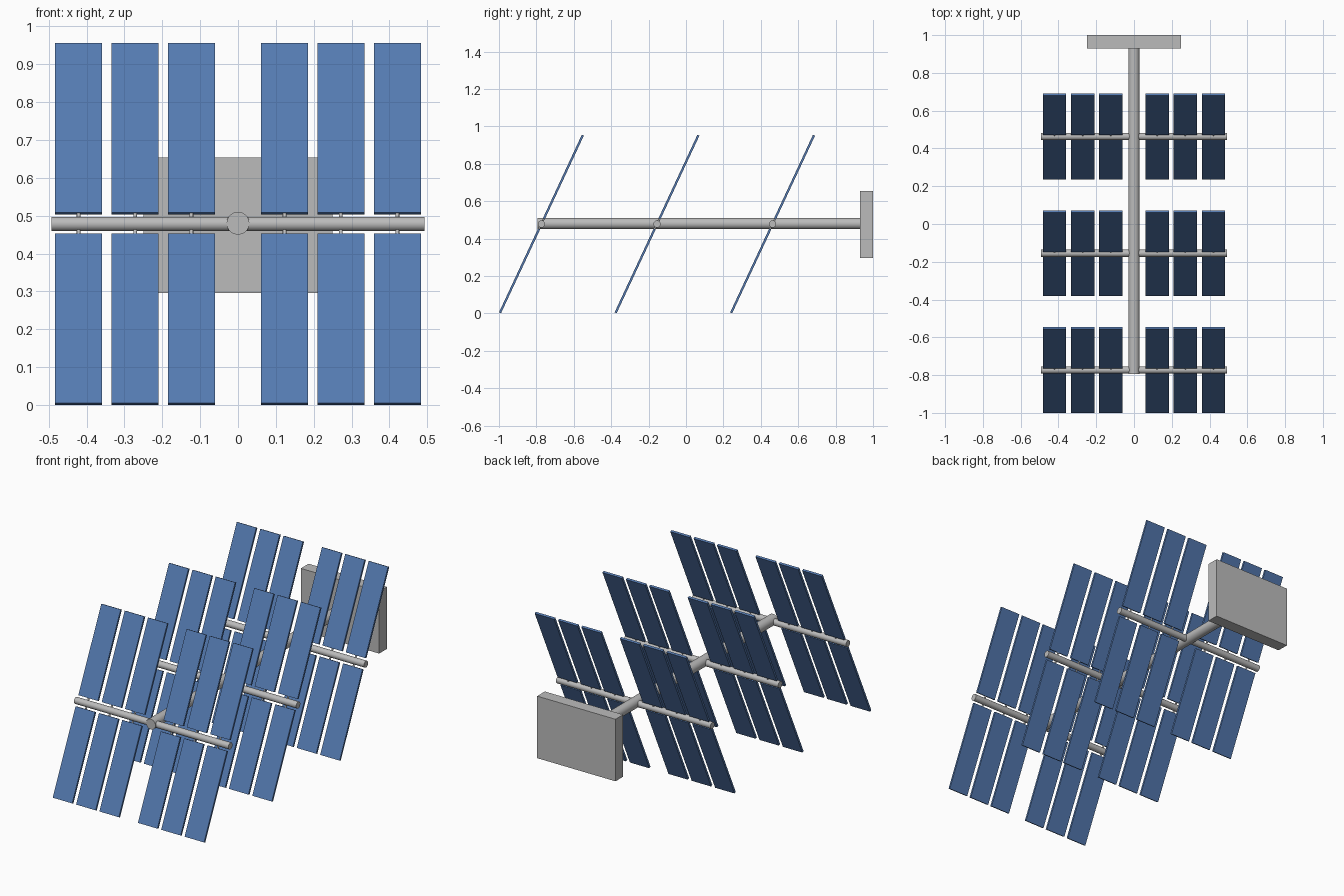
import bpy
from math import radians
from mathutils import Matrix, Vector

cube = bpy.data.objects.get("Cube")
if cube:
    bpy.data.objects.remove(cube, do_unlink=True)


def material(name, rgb):
    mat = bpy.data.materials.new(name)
    mat.use_nodes = True
    mat.diffuse_color = (*rgb, 1)
    mat.node_tree.nodes["Principled BSDF"].inputs["Base Color"].default_value = (*rgb, 1)
    return mat


GREY = material("metal grey", (0.5, 0.5, 0.5))
BLUE = material("panel blue", (0.09, 0.195, 0.44))


def finish(name, mat):
    obj = bpy.context.object
    obj.name = name
    obj.data.materials.append(mat)
    return obj


def box(name, mat, size, matrix):
    bpy.ops.mesh.primitive_cube_add(size=1)
    obj = finish(name, mat)
    obj.data.transform(Matrix.Diagonal((*size, 1)))
    obj.matrix_world = matrix
    return obj


def rod(name, mat, start, end, radius, sides=32):
    start, end = Vector(start), Vector(end)
    axis = end - start
    bpy.ops.mesh.primitive_cylinder_add(
        vertices=sides, radius=radius, depth=axis.length,
        location=(start + end) / 2, rotation=axis.to_track_quat("Z", "Y").to_euler())
    obj = finish(name, mat)
    bpy.ops.object.shade_smooth_by_angle(angle=radians(35))
    return obj


AXIS_Z = 0.478
TILT = Matrix.Rotation(radians(-25), 4, "X")   # panel tops lean back
PANEL_WIDTH, PANEL_THICK = 0.124, 0.012
INNER, OUTER = 0.03, 0.524                     # panel span from the crossbar
COLUMNS = (0.123, 0.2715, 0.421)

# Wall plate and central boom
box("mounting_plate", GREY, (0.5, 0.07, 0.358), Matrix.Translation((0, 0.965, 0.475)))
rod("central_boom", GREY, (0, -0.795, AXIS_Z + 0.002), (0, 0.935, AXIS_Z + 0.002), 0.03)

# Three crossbars, each carrying six pairs of tilted panels
for row, y in zip(("front", "middle", "rear"), (-0.773, -0.155, 0.463)):
    rod(f"{row}_crossbar", GREY, (-0.493, y, AXIS_Z), (0.493, y, AXIS_Z), 0.019)
    for side, sign in (("left", 1), ("right", -1)):
        for number, column in enumerate(COLUMNS, 1):
            label = f"{row}_{side}_{number}"
            frame = Matrix.Translation((sign * column, y, AXIS_Z)) @ TILT
            # Thin pin joining the upper and lower panel through the bar
            rod(f"{label}_pin", GREY, frame @ Vector((0, 0, -INNER - 0.01)),
                frame @ Vector((0, 0, INNER + 0.01)), 0.005, 12)
            for level, direction in (("upper", 1), ("lower", -1)):
                middle = Matrix.Translation((0, 0, direction * (INNER + OUTER) / 2))
                box(f"{label}_{level}_panel", BLUE,
                    (PANEL_WIDTH, PANEL_THICK, OUTER - INNER), frame @ middle)
